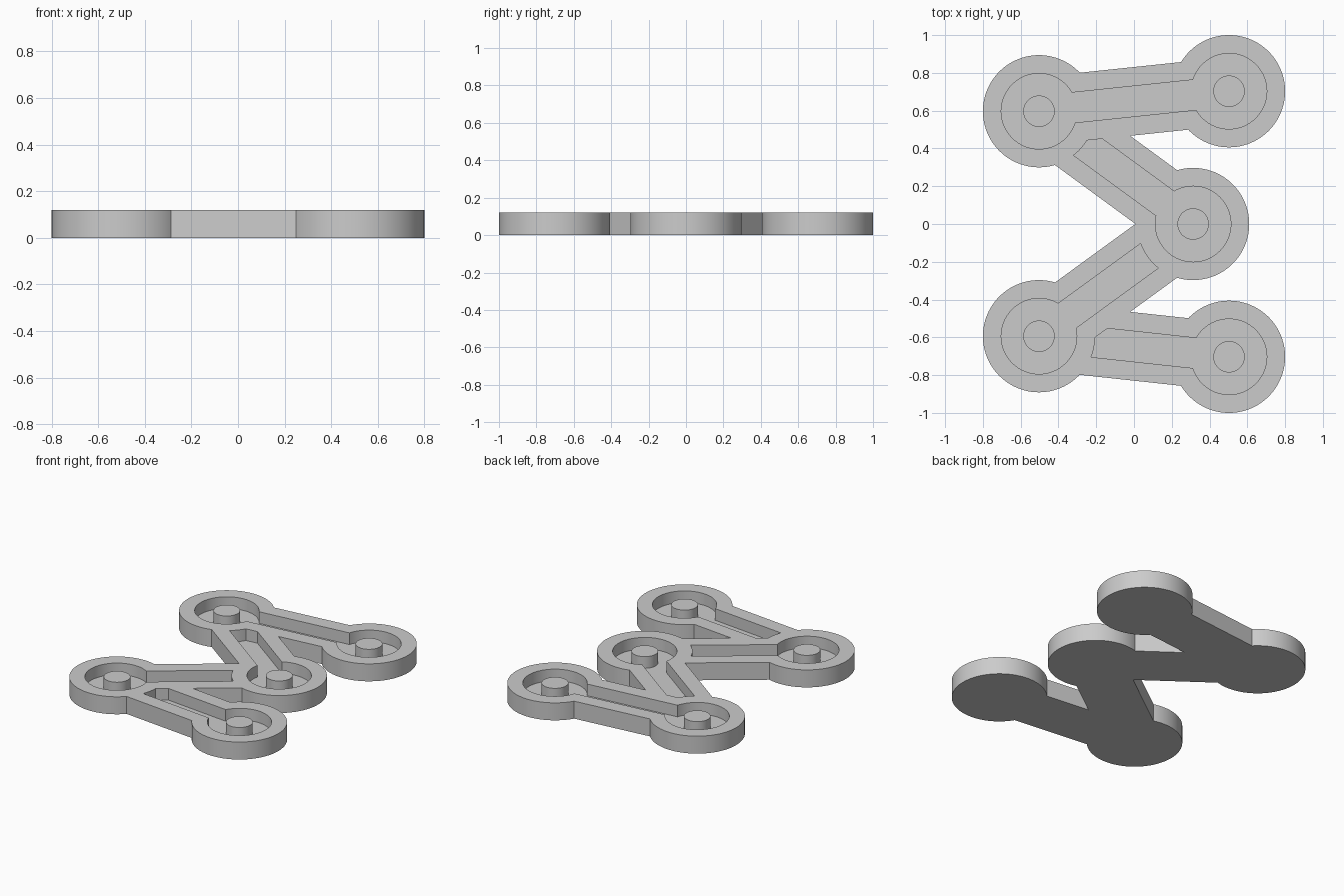
import bpy, bmesh, math
from mathutils import Matrix, Vector

if "Cube" in bpy.data.objects:
    bpy.data.objects.remove(bpy.data.objects["Cube"], do_unlink=True)

HEIGHT, FLOOR = 0.12, 0.04
DISC_R, POCKET_R, POST_R = 0.297, 0.2, 0.083
LINK_HALF, CHANNEL_HALF = 0.18, 0.08

# Chain of hubs, from one end to the other
HUBS = [Vector(p) for p in ((0.503, -0.703), (-0.503, -0.594), (0.313, 0.0),
                            (-0.503, 0.597), (0.503, 0.703))]

grey = bpy.data.materials.new("plain grey")
grey.use_nodes = True
grey.diffuse_color = (0.6, 0.6, 0.6, 1)
grey.node_tree.nodes["Principled BSDF"].inputs["Base Color"].default_value = grey.diffuse_color


def make_object(name, bm):
    mesh = bpy.data.meshes.new(name)
    bm.to_mesh(mesh)
    bm.free()
    mesh.materials.append(grey)
    obj = bpy.data.objects.new(name, mesh)
    bpy.context.collection.objects.link(obj)
    return obj


def cylinder(name, centre, radius, z0, z1, sides=96):
    bm = bmesh.new()
    place = Matrix.Translation((centre.x, centre.y, (z0 + z1) / 2))
    bmesh.ops.create_cone(bm, cap_ends=True, segments=sides, radius1=radius,
                          radius2=radius, depth=z1 - z0, matrix=place)
    return make_object(name, bm)


def bar(name, a, b, half, z0, z1):
    """Box running from a to b."""
    bm = bmesh.new()
    mid, span = (a + b) / 2, b - a
    place = (Matrix.Translation((mid.x, mid.y, (z0 + z1) / 2))
             @ Matrix.Rotation(math.atan2(span.y, span.x), 4, "Z")
             @ Matrix.Diagonal((span.length, 2 * half, z1 - z0, 1)))
    bmesh.ops.create_cube(bm, size=1, matrix=place)
    return make_object(name, bm)


def combine(target, tool, operation):
    mod = target.modifiers.new("combine", "BOOLEAN")
    mod.operation, mod.solver, mod.object = operation, "EXACT", tool
    bpy.context.view_layer.objects.active = target
    bpy.ops.object.modifier_apply(modifier=mod.name)
    bpy.data.objects.remove(tool, do_unlink=True)


def smooth(obj):
    bpy.ops.object.select_all(action="DESELECT")
    obj.select_set(True)
    bpy.context.view_layer.objects.active = obj
    bpy.ops.object.shade_smooth_by_angle(angle=math.radians(25))


# Zigzag tray: each new hub and link walls off the previous channel
tray = cylinder("zigzag_tray", HUBS[0], DISC_R, 0, HEIGHT)
last = len(HUBS) - 2
for i, (a, b) in enumerate(zip(HUBS, HUBS[1:])):
    if i > 0:
        combine(tray, cylinder("hub", a, DISC_R, 0, HEIGHT), "UNION")
    combine(tray, bar("link", a, b, LINK_HALF, 0, HEIGHT), "UNION")
    if i == last:
        combine(tray, cylinder("hub", b, DISC_R, 0, HEIGHT), "UNION")
        combine(tray, cylinder("pocket", b, POCKET_R, FLOOR, 2 * HEIGHT), "DIFFERENCE")
    combine(tray, cylinder("pocket", a, POCKET_R, FLOOR, 2 * HEIGHT), "DIFFERENCE")
    combine(tray, bar("channel", a, b, CHANNEL_HALF, FLOOR, 2 * HEIGHT), "DIFFERENCE")
smooth(tray)

# Round post in the middle of each pocket
for i, hub in enumerate(HUBS):
    smooth(cylinder(f"post_{i + 1}", hub, POST_R, FLOOR - 0.01, HEIGHT, 64))
